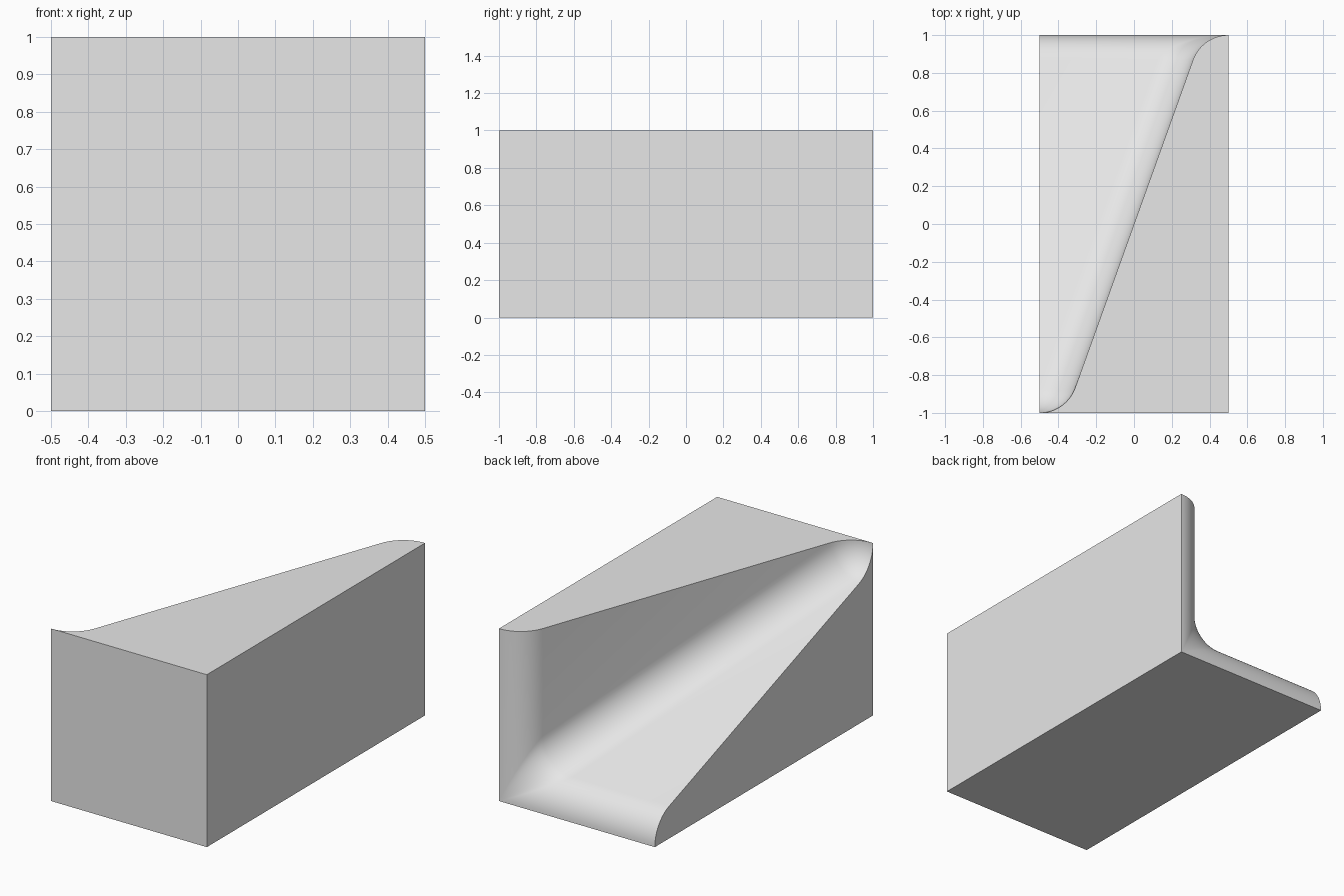
import bpy, bmesh, math

cube = bpy.data.objects.get("Cube")
if cube:
    bpy.data.objects.remove(cube, do_unlink=True)

R = 0.2          # radius of the rounded ends of the slope
M = 0.36         # sideways run of the slope per unit of length
HALF_W, HALF_L, HEIGHT = 0.5, 1.0, 1.0
ARC_STEPS, FILLET_STEPS = 14, 14


def slope_path():
    """S-shaped path (x, y): arc, straight run, mirrored arc."""
    sweep = math.atan(1 / M)
    start = []
    for i in range(ARC_STEPS + 1):
        a = sweep * i / ARC_STEPS
        start.append((-HALF_W + R * math.sin(a), -HALF_L + R - R * math.cos(a)))
    return start + [(-x, -y) for x, y in reversed(start)]


def section(x, y, fillet):
    """L-shaped outline with a rounded inner corner at one station."""
    s = x + HALF_W
    r = max(0.0, min(s, 1 - s, fillet))
    cx, cz = x - r, HEIGHT - s + r
    pts = [(x, y, HEIGHT)]
    for i in range(FILLET_STEPS + 1):
        t = math.pi / 2 * i / FILLET_STEPS
        pts.append((cx + r * math.cos(t), y, cz - r * math.sin(t)))
    pts += [(-HALF_W, y, HEIGHT - s), (-HALF_W, y, 0),
            (HALF_W, y, 0), (HALF_W, y, HEIGHT)]
    return pts


# Loft the L-shaped sections along the slope
bm = bmesh.new()
path = slope_path()
fillet = path[ARC_STEPS][0] + HALF_W
rings = [[bm.verts.new(p) for p in section(x, y, fillet)] for x, y in path]
for a, b in zip(rings, rings[1:]):
    n = len(a)
    for i in range(n):
        j = (i + 1) % n
        bm.faces.new((a[i], a[j], b[j], b[i]))
bm.faces.new(rings[0])

# Merge collapsed points and flatten coplanar strips
bmesh.ops.remove_doubles(bm, verts=bm.verts, dist=1e-5)
bmesh.ops.dissolve_degenerate(bm, edges=bm.edges, dist=1e-5)
bmesh.ops.recalc_face_normals(bm, faces=bm.faces)
bmesh.ops.dissolve_limit(bm, angle_limit=math.radians(0.2),
                         verts=bm.verts, edges=bm.edges)

mesh = bpy.data.meshes.new("corner_slope_block")
bm.to_mesh(mesh)
bm.free()
block = bpy.data.objects.new("corner_slope_block", mesh)
bpy.context.collection.objects.link(block)

# Plain grey material
grey = bpy.data.materials.new("light_grey")
grey.use_nodes = True
colour = (0.8, 0.8, 0.8, 1)
grey.diffuse_color = colour
grey.node_tree.nodes["Principled BSDF"].inputs["Base Color"].default_value = colour
mesh.materials.append(grey)

# Smooth curves, sharp box edges
bpy.ops.object.select_all(action="DESELECT")
block.select_set(True)
bpy.context.view_layer.objects.active = block
bpy.ops.object.shade_smooth_by_angle(angle=math.radians(35))
